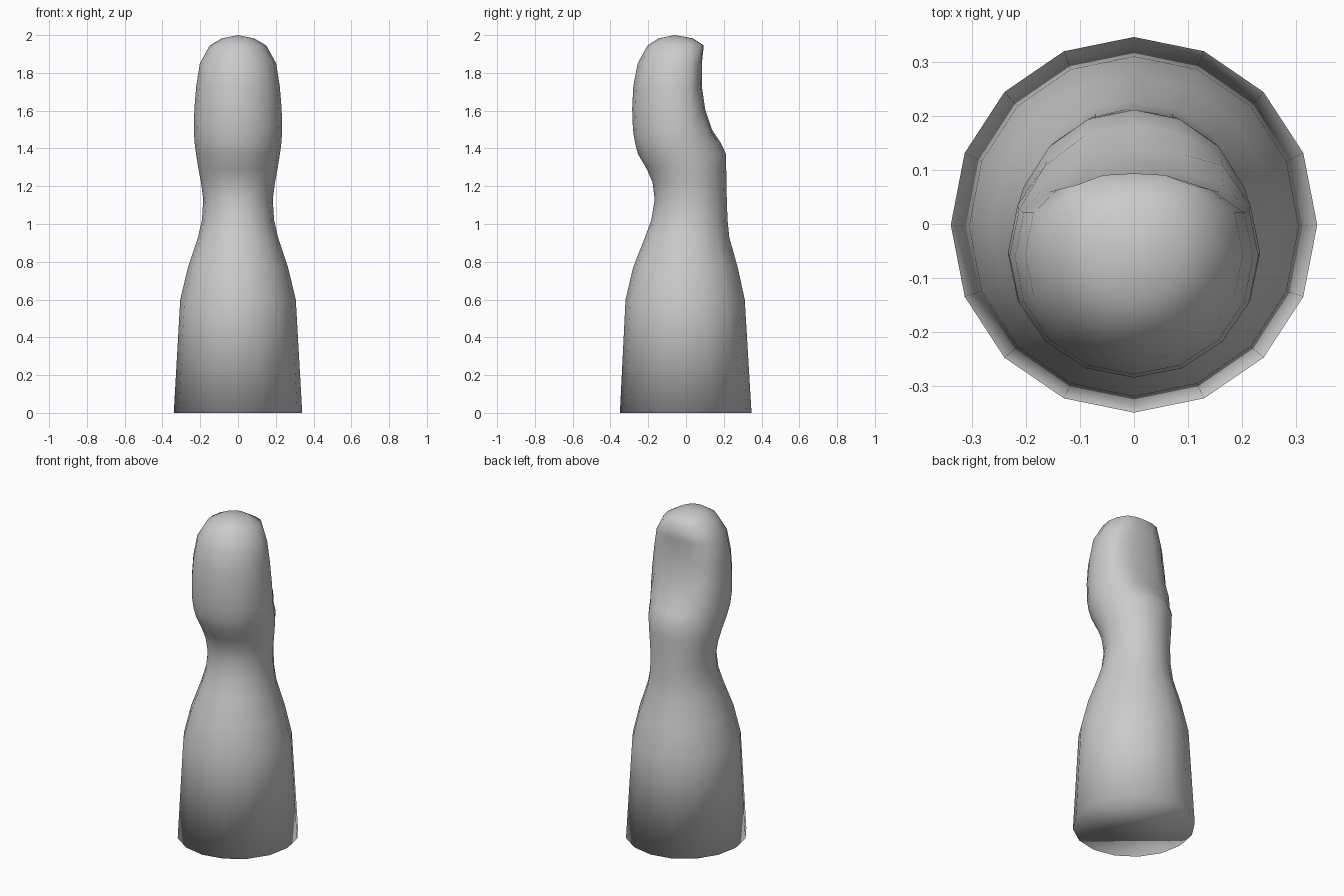
import bpy, bmesh, math

cube = bpy.data.objects.get("Cube")
if cube:
    bpy.data.objects.remove(cube, do_unlink=True)

SIDES = 16

# Cross-sections: height, half width, front y, back y, nail y (None = no nail cut)
RINGS = [
    (0.00, 0.340, -0.350, 0.347, None),
    (0.60, 0.306, -0.320, 0.311, None),
    (0.77, 0.265, -0.280, 0.274, None),
    (0.93, 0.212, -0.217, 0.229, None),
    (1.02, 0.191, -0.184, 0.220, None),
    (1.13, 0.184, -0.166, 0.216, None),
    (1.22, 0.196, -0.177, 0.214, None),
    (1.29, 0.209, -0.207, 0.213, None),
    (1.37, 0.222, -0.254, 0.212, None),
    (1.43, 0.230, -0.270, 0.184, None),
    (1.50, 0.234, -0.281, 0.175, 0.137),
    (1.61, 0.231, -0.285, 0.165, 0.101),
    (1.73, 0.221, -0.279, 0.155, 0.084),
    (1.85, 0.202, -0.256, 0.145, 0.084),
    (1.945, 0.150, -0.204, 0.120, 0.094),
    (1.983, 0.085, -0.145, 0.037, None),
]


def ring_points(z, half_width, front, back, nail):
    """Oval section, trimmed at the back by the shallow arc of the nail."""
    mid, depth = (front + back) / 2, (back - front) / 2
    for i in range(SIDES):
        a = math.tau * i / SIDES
        x, y = half_width * math.cos(a), mid + depth * math.sin(a)
        if nail is not None:
            y = min(y, nail - 1.0 * x * x)
        yield x, y, z


# Thumb-shaped body: lofted rings, closed base and rounded tip
bm = bmesh.new()
loops = [[bm.verts.new(p) for p in ring_points(*r)] for r in RINGS]
for low, high in zip(loops, loops[1:]):
    for i in range(SIDES):
        j = (i + 1) % SIDES
        bm.faces.new((low[i], low[j], high[j], high[i]))
bm.faces.new(loops[0][::-1])
tip = bm.verts.new((0, -0.06, 2.0))
for i in range(SIDES):
    bm.faces.new((loops[-1][i], loops[-1][(i + 1) % SIDES], tip))
for f in bm.faces:
    f.smooth = True

mesh = bpy.data.meshes.new("thumb")
bm.to_mesh(mesh)
bm.free()
thumb = bpy.data.objects.new("thumb", mesh)
bpy.context.collection.objects.link(thumb)

# Plain grey material
grey = bpy.data.materials.new("light grey")
grey.use_nodes = True
colour = (0.6, 0.6, 0.6, 1)
grey.diffuse_color = colour
grey.node_tree.nodes["Principled BSDF"].inputs["Base Color"].default_value = colour
mesh.materials.append(grey)
